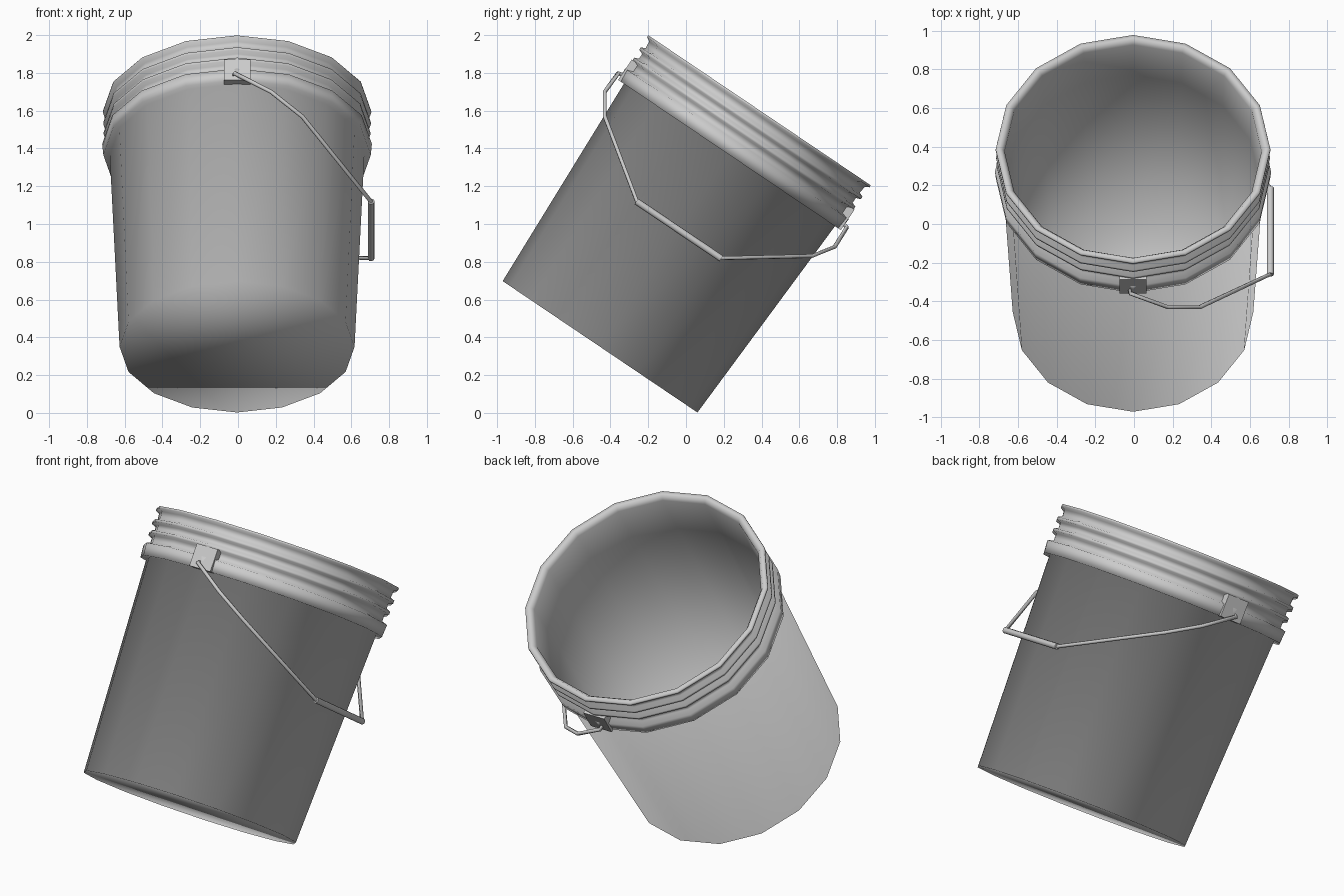
import bpy, bmesh, math
from mathutils import Matrix, Vector

if "Cube" in bpy.data.objects:
    bpy.data.objects.remove(bpy.data.objects["Cube"])

# Everything is modelled upright, then tilted back about x
TILT = Matrix.Translation((-0.005, -0.455, 0.35)) @ Matrix.Rotation(math.radians(-34), 4, 'X')
SIDES = 16


def finish(bm, name, smooth_angle=None):
    bmesh.ops.recalc_face_normals(bm, faces=bm.faces[:])
    bm.transform(TILT)
    mesh = bpy.data.meshes.new(name)
    bm.to_mesh(mesh)
    bm.free()
    obj = bpy.data.objects.new(name, mesh)
    bpy.context.collection.objects.link(obj)
    bpy.ops.object.select_all(action='DESELECT')
    obj.select_set(True)
    bpy.context.view_layer.objects.active = obj
    if smooth_angle is None:
        bpy.ops.object.shade_smooth()
    else:
        bpy.ops.object.shade_smooth_by_angle(angle=math.radians(smooth_angle))
    return obj


def lathe(profile, name):
    """Revolve (radius, height) points; both ends are closed with a cap."""
    bm = bmesh.new()
    rings = []
    for r, h in profile:
        angles = [2 * math.pi * (i + 0.5 * (SIDES % 4 != 0)) / SIDES for i in range(SIDES)]
        rings.append([bm.verts.new((r * math.cos(a), r * math.sin(a), h)) for a in angles])
    for lo, hi in zip(rings, rings[1:]):
        for i in range(SIDES):
            j = (i + 1) % SIDES
            bm.faces.new((lo[i], lo[j], hi[j], hi[i]))
    bm.faces.new(rings[0])
    bm.faces.new(rings[-1])
    return finish(bm, name)


def tube(points, radius, name, sides=6):
    """Sweep a small polygon along a path."""
    pts = [Vector(p) for p in points]
    bm = bmesh.new()
    rings = []
    for k, p in enumerate(pts):
        t = (pts[min(k + 1, len(pts) - 1)] - pts[max(k - 1, 0)]).normalized()
        u = t.cross(Vector((0.6, 0, 0.8))).normalized()
        v = t.cross(u)
        rings.append([bm.verts.new(p + radius * (math.cos(a) * u + math.sin(a) * v))
                      for a in (2 * math.pi * i / sides for i in range(sides))])
    for a, b in zip(rings, rings[1:]):
        for i in range(sides):
            j = (i + 1) % sides
            bm.faces.new((a[i], a[j], b[j], b[i]))
    bm.faces.new(rings[0])
    bm.faces.new(rings[-1])
    return finish(bm, name, 65)


# Open bucket: outer wall, skirt, two ridges, lip, inner wall, floor
lathe([
    (0.622, 0.0), (0.674, 1.225),
    (0.708, 1.225), (0.714, 1.295), (0.682, 1.305),
    (0.682, 1.345), (0.706, 1.355), (0.706, 1.37), (0.682, 1.38),
    (0.682, 1.41), (0.708, 1.42), (0.708, 1.435), (0.684, 1.445),
    (0.688, 1.485), (0.711, 1.498), (0.709, 1.51), (0.682, 1.51),
    (0.664, 1.485), (0.655, 1.22), (0.605, 0.02),
], "bucket_body")

# Handle mounts that fill the groove above the skirt, front and back
for side, label in ((-1, "front"), (1, "back")):
    bm = bmesh.new()
    bmesh.ops.create_cube(bm, size=1, matrix=Matrix.Translation((0, side * 0.688, 1.29))
                          @ Matrix.Diagonal((0.14, 0.046, 0.13, 1)))
    finish(bm, label + "_handle_mount", 30)

# Wire handle hanging to the right, mirrored front to back
half = [(-0.02, -0.68, 1.265), (-0.015, -0.73, 1.255), (0.18, -0.734, 1.133),
        (0.345, -0.661, 1.025), (0.71, -0.267, 0.746)]
tube(half + [(x, -y, z) for x, y, z in reversed(half)], 0.011, "wire_handle")

# Grip in the middle of the handle
tube([(0.71, -0.27, 0.746), (0.71, 0.27, 0.746)], 0.018, "handle_grip", 8)
